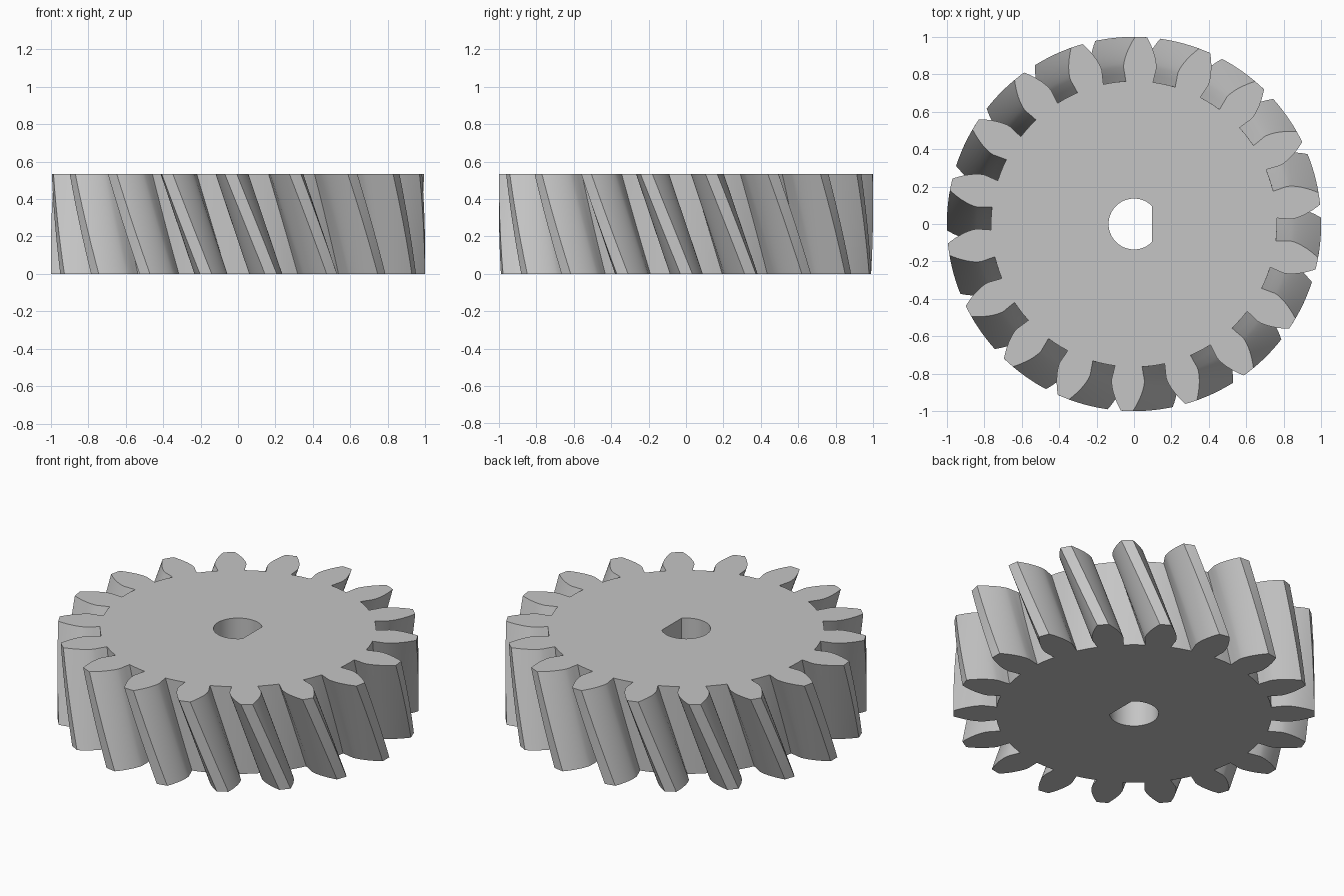
import bpy
import bmesh
from math import sin, cos, tan, acos, radians, pi, sqrt

cube = bpy.data.objects.get("Cube")
if cube:
    bpy.data.objects.remove(cube)

TEETH = 18
HEIGHT = 0.533
TIP_R, PITCH_R, ROOT_R = 1.0, 0.9, 0.764
BASE_R = PITCH_R * cos(radians(21.17))
TOP_ANGLE = radians(7.8)      # centre of a tooth on the top face
TWIST = radians(12.3)         # extra turn at the bottom face
LAYERS = 12
BORE_R, BORE_FLAT = 0.136, 0.097


def involute(r):
    a = acos(min(1.0, BASE_R / r))
    return tan(a) - a


def half_angle(r):
    """Half the tooth's angular width at radius r."""
    return pi / (2 * TEETH) + involute(PITCH_R) - involute(max(r, BASE_R))


def gear_outline():
    """Polar points (radius, angle) all around the gear."""
    root_half = radians(5.45)
    flank = [(ROOT_R, root_half), (0.8, radians(5.72))]
    steps = 8
    for i in range(steps + 1):
        r = BASE_R + (TIP_R - BASE_R) * i / steps
        flank.append((r, half_angle(r)))
    tooth = [(r, -a) for r, a in flank] + [(TIP_R, 0)]
    tooth += [(r, a) for r, a in reversed(flank)]
    # valley floor up to the next tooth
    gap = 2 * pi / TEETH - 2 * root_half
    tooth += [(ROOT_R, root_half + gap * i / 3) for i in (1, 2)]
    return [(r, a + k * 2 * pi / TEETH) for k in range(TEETH) for r, a in tooth]


def bore_outline():
    """Round shaft hole with a flat on its +x side."""
    start = acos(BORE_FLAT / BORE_R)
    n = 40
    return [(BORE_R, start + (2 * pi - 2 * start) * i / n) for i in range(n + 1)]


def wall(bm, outline, layers, twist):
    """Stack twisted copies of an outline, join them, return the end loops."""
    rings = []
    for j in range(layers + 1):
        t = j / layers
        turn = twist * (1 - t)
        rings.append([bm.verts.new((r * cos(a + turn), r * sin(a + turn), HEIGHT * t))
                      for r, a in outline])
    n = len(outline)
    for low, high in zip(rings, rings[1:]):
        for i in range(n):
            k = (i + 1) % n
            bm.faces.new((low[i], low[k], high[k], high[i]))
    return [[bm.edges.get((ring[i], ring[(i + 1) % n])) for i in range(n)]
            for ring in (rings[0], rings[-1])]


# Helical gear body with its shaft hole
bm = bmesh.new()
outer = [(r, a + TOP_ANGLE) for r, a in gear_outline()]
teeth_ends = wall(bm, outer, LAYERS, TWIST)
bore_ends = wall(bm, bore_outline(), 1, 0)
for rim, hole in zip(teeth_ends, bore_ends):
    bmesh.ops.triangle_fill(bm, edges=rim + hole, use_beauty=True)
bmesh.ops.recalc_face_normals(bm, faces=bm.faces)

mesh = bpy.data.meshes.new("helical_gear")
bm.to_mesh(mesh)
bm.free()
gear = bpy.data.objects.new("helical_gear", mesh)
bpy.context.collection.objects.link(gear)

# Plain grey metal
grey = bpy.data.materials.new("grey_metal")
grey.use_nodes = True
colour = (0.56, 0.56, 0.56, 1)
grey.diffuse_color = colour
grey.node_tree.nodes["Principled BSDF"].inputs["Base Color"].default_value = colour
mesh.materials.append(grey)

# Smooth flanks, crisp edges
bpy.ops.object.select_all(action="DESELECT")
gear.select_set(True)
bpy.context.view_layer.objects.active = gear
bpy.ops.object.shade_smooth_by_angle(angle=radians(30))
